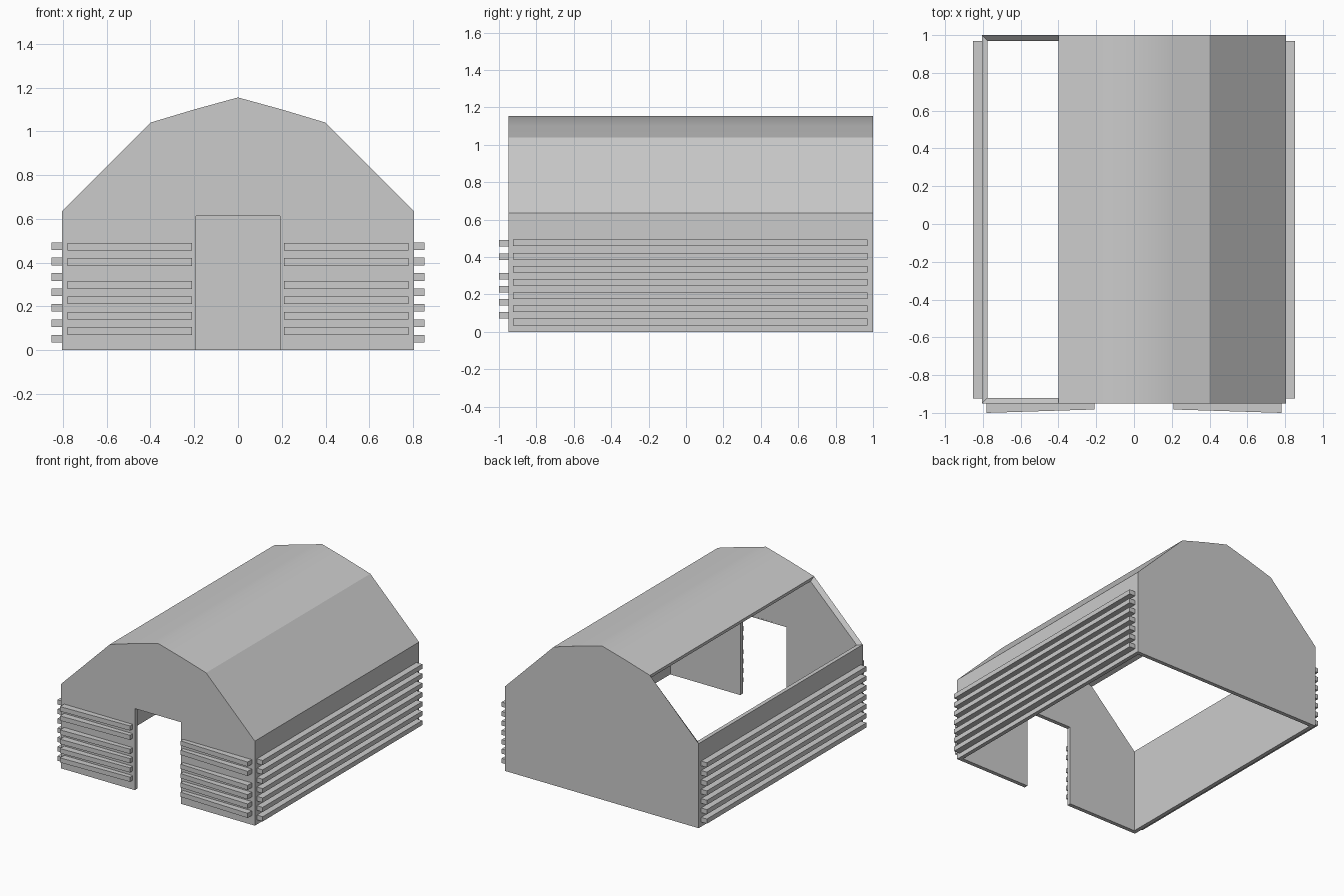
import bpy, bmesh

if "Cube" in bpy.data.objects:
    bpy.data.objects.remove(bpy.data.objects["Cube"])

FRONT, BACK = -0.95, 1.0
W, WALL = 0.805, 0.03


def new_object(name, bm):
    mesh = bpy.data.meshes.new(name)
    bm.to_mesh(mesh)
    bm.free()
    obj = bpy.data.objects.new(name, mesh)
    bpy.context.collection.objects.link(obj)
    return obj


def prism(name, plan, z0, z1):
    """Extrude a plan outline upward into a closed block."""
    bm = bmesh.new()
    face = bm.faces.new([bm.verts.new((x, y, z0)) for x, y in plan])
    ext = bmesh.ops.extrude_face_region(bm, geom=[face])
    for v in ext["geom"]:
        if isinstance(v, bmesh.types.BMVert):
            v.co.z = z1
    bmesh.ops.recalc_face_normals(bm, faces=bm.faces)
    return new_object(name, bm)


# Hall shell: gable outline swept front to back, left roof slope left open
profile = [(W, 0), (W, 0.635), (0.4, 1.04), (0.2, 1.10), (0, 1.155),
           (-0.2, 1.10), (-0.4, 1.04), (-W, 0.635), (-W, 0)]
door = [(-0.2, 0), (-0.2, 0.62), (0.2, 0.62), (0.2, 0)]
bm = bmesh.new()
front = [bm.verts.new((x, FRONT, z)) for x, z in profile]
back = [bm.verts.new((x, BACK, z)) for x, z in profile]
doorway = [bm.verts.new((x, FRONT, z)) for x, z in door]
for i in range(len(profile) - 1):
    if i != 6:
        bm.faces.new((front[i], back[i], back[i + 1], front[i + 1]))
bm.faces.new(list(reversed(back)))
bm.faces.new(front + doorway)
bm.normal_update()
# make every panel point outward
for f in bm.faces:
    c = f.calc_center_median()
    if f.normal.dot((c.x, c.y - 0.025, c.z - 0.4)) < 0:
        f.normal_flip()
shell = new_object("hall_shell", bm)
mod = shell.modifiers.new("wall_thickness", "SOLIDIFY")
mod.thickness = WALL
mod.offset = -1
mod.use_even_offset = True
mod.use_quality_normals = True
bpy.context.view_layer.objects.active = shell
bpy.ops.object.modifier_apply(modifier=mod.name)

# Rounded shading only across the roof crown
bm = bmesh.new()
bm.from_mesh(shell.data)
for f in bm.faces:
    f.smooth = abs(f.normal.z) > 0.9
for e in bm.edges:
    e.smooth = len(e.link_faces) == 2 and all(
        abs(f.normal.z) > 0.9 for f in e.link_faces)
bm.to_mesh(shell.data)
bm.free()

# Thin door lining
for side, label in ((-1, "left"), (1, "right")):
    a, b = side * 0.193, side * 0.201
    prism(f"door_jamb_{label}",
          [(a, FRONT), (b, FRONT), (b, FRONT + WALL), (a, FRONT + WALL)], 0, 0.62)
prism("door_lintel", [(-0.193, FRONT), (0.193, FRONT),
                      (0.193, FRONT + WALL), (-0.193, FRONT + WALL)], 0.613, 0.621)

# Slats on both long walls and beside the door (front ones slightly tapered)
side_levels = [0.035 + 0.0705 * i for i in range(7)]
front_levels = [0.07, 0.14, 0.21, 0.28, 0.385, 0.455]
for s, label in ((-1, "left"), (1, "right")):
    for i, z in enumerate(side_levels):
        prism(f"side_slat_{label}_{i + 1}",
              [(s * 0.80, -0.925), (s * 0.853, -0.925),
               (s * 0.853, 0.97), (s * 0.80, 0.97)], z, z + 0.035)
    for i, z in enumerate(front_levels):
        prism(f"front_slat_{label}_{i + 1}",
              [(s * 0.21, -0.945), (s * 0.21, -0.982),
               (s * 0.78, -1.0), (s * 0.78, -0.945)], z, z + 0.035)
